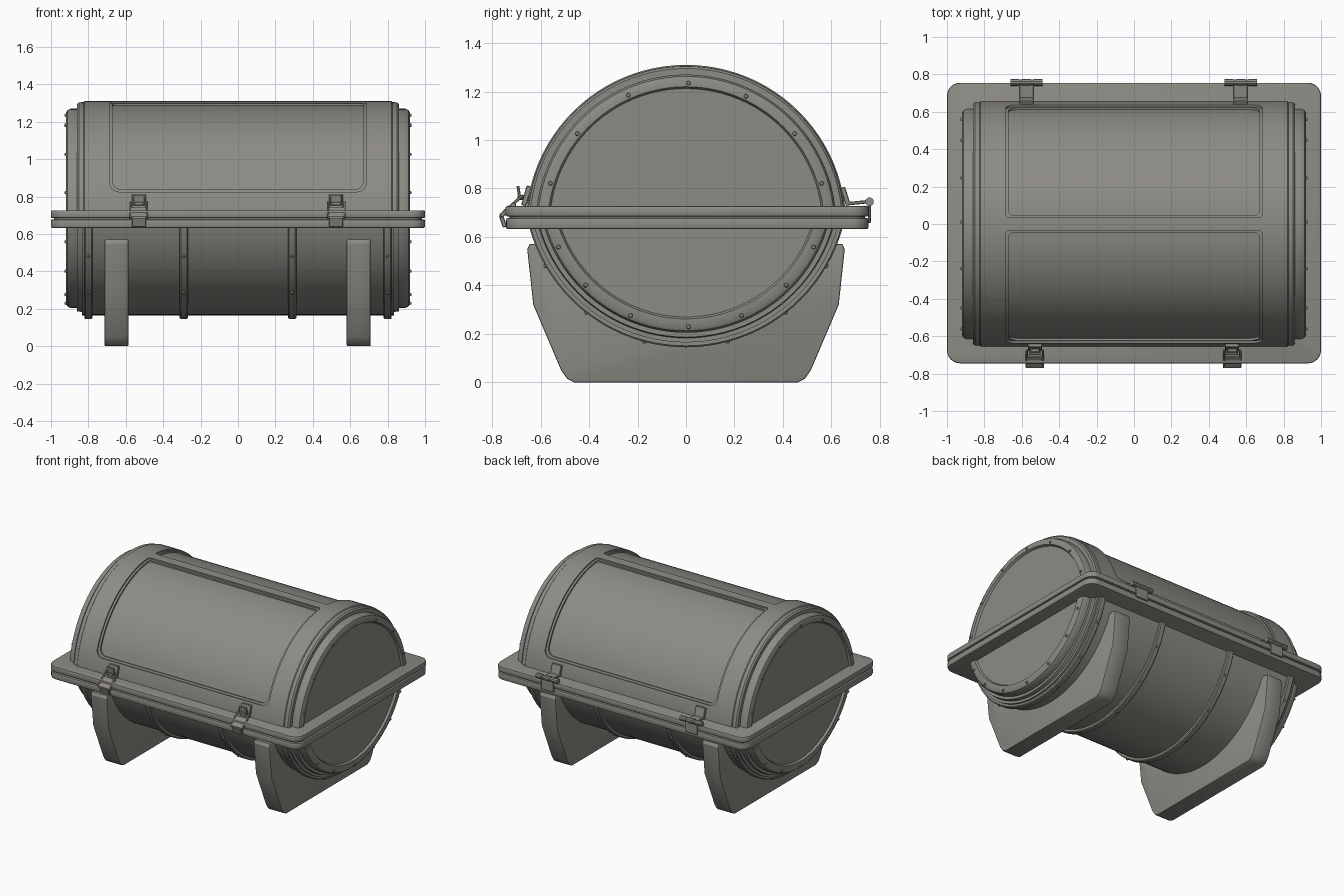
import bpy, bmesh, math
from mathutils import Matrix, Vector

if "Cube" in bpy.data.objects:
    bpy.data.objects.remove(bpy.data.objects["Cube"], do_unlink=True)

GREY = (0.27, 0.26, 0.235, 1)
mat = bpy.data.materials.new("warm grey")
mat.use_nodes = True
mat.diffuse_color = GREY
mat.node_tree.nodes["Principled BSDF"].inputs["Base Color"].default_value = GREY

LID_Z, TUB_Z, SPLIT = 0.65, 0.815, 0.68


def finish(bm, name):
    bmesh.ops.recalc_face_normals(bm, faces=bm.faces[:])
    mesh = bpy.data.meshes.new(name)
    bm.to_mesh(mesh)
    bm.free()
    mesh.materials.append(mat)
    ob = bpy.data.objects.new(name, mesh)
    bpy.context.collection.objects.link(ob)
    return ob


def drum(name, half, zc, keep_top, x=0.0):
    """Revolve a mirrored (x, radius) profile about x, keep one side of the split."""
    bm = bmesh.new()
    pts = [(-a, r) for a, r in half] + [(a, r) for a, r in reversed(half)]
    vs = [bm.verts.new((x + a, 0, zc + r)) for a, r in pts]
    es = [bm.edges.new(p) for p in zip(vs, vs[1:])]
    bmesh.ops.spin(bm, geom=vs + es, cent=(0, 0, zc), axis=(1, 0, 0),
                   angle=math.tau, steps=96, use_merge=True)
    bmesh.ops.remove_doubles(bm, verts=bm.verts[:], dist=1e-4)
    cut = bmesh.ops.bisect_plane(bm, geom=bm.verts[:] + bm.edges[:] + bm.faces[:],
                                 plane_co=(0, 0, SPLIT), plane_no=(0, 0, 1),
                                 clear_inner=keep_top, clear_outer=not keep_top)
    edges = [e for e in cut["geom_cut"] if isinstance(e, bmesh.types.BMEdge)]
    bmesh.ops.holes_fill(bm, edges=edges, sides=0)
    return finish(bm, name)


def panel_cutter(side, half_x, a0, a1, depth_r):
    """Curved slab with rounded corners, used to recess a lid panel."""
    bm = bmesh.new()
    inner = [a0 + 5 + (a1 - a0 - 8) * i / 20 for i in range(21)]
    rows = []
    for a in [a0] + inner + [a1]:
        c, s = math.cos(math.radians(a)), math.sin(math.radians(a))
        rows.append([bm.verts.new((sx * half_x, side * r * c, LID_Z + r * s))
                     for sx, r in ((-1, depth_r), (1, depth_r), (1, 0.72), (-1, 0.72))])
    for p, q in zip(rows, rows[1:]):
        for i in range(4):
            j = (i + 1) % 4
            bm.faces.new((p[i], p[j], q[j], q[i]))
    bm.faces.new(rows[0])
    bm.faces.new(rows[-1])
    for row, width in ((rows[0], 0.05), (rows[-1], 0.02)):
        corners = [bm.edges.get((row[1], row[2])), bm.edges.get((row[3], row[0]))]
        bmesh.ops.bevel(bm, geom=corners, offset=width, segments=5, profile=0.5, affect='EDGES')
    return finish(bm, "panel_cutter")


def carve(ob, cutter):
    mod = ob.modifiers.new("carve", 'BOOLEAN')
    mod.operation, mod.solver, mod.object = 'DIFFERENCE', 'EXACT', cutter
    cutter.hide_render = True
    bpy.context.view_layer.update()
    deps = bpy.context.evaluated_depsgraph_get()
    mesh = bpy.data.meshes.new_from_object(ob.evaluated_get(deps))
    ob.modifiers.clear()
    ob.data = mesh
    bpy.data.objects.remove(cutter, do_unlink=True)


def slab(name, center, size, corner, edge):
    """Plate with rounded plan corners and softened rims."""
    bm = bmesh.new()
    bmesh.ops.create_cube(bm, size=1, matrix=Matrix.Translation(center) @ Matrix.Diagonal((*size, 1)))
    up = [e for e in bm.edges if abs(e.verts[0].co.z - e.verts[1].co.z) > 1e-4]
    bmesh.ops.bevel(bm, geom=up, offset=corner, segments=6, profile=0.5, affect='EDGES')
    rim = [e for e in bm.edges if abs(e.verts[0].co.z - e.verts[1].co.z) < 1e-4]
    bmesh.ops.bevel(bm, geom=rim, offset=edge, segments=2, profile=0.5, affect='EDGES')
    return finish(bm, name)


def bar(name, x, p, q, width, thick):
    """Flat bar running between two (y, z) points."""
    dy, dz = q[0] - p[0], q[1] - p[1]
    m = (Matrix.Translation((x, (p[0] + q[0]) / 2, (p[1] + q[1]) / 2))
         @ Matrix.Rotation(math.atan2(dz, dy), 4, 'X')
         @ Matrix.Diagonal((width, math.hypot(dy, dz) + thick / 2, thick, 1)))
    bm = bmesh.new()
    bmesh.ops.create_cube(bm, size=1, matrix=m)
    bmesh.ops.bevel(bm, geom=bm.edges[:], offset=0.003, segments=1, affect='EDGES')
    return finish(bm, name)


def add_bolt(bm, pos, direction, r1=0.011, r2=0.007, depth=0.014):
    rot = Vector((0, 0, 1)).rotation_difference(Vector(direction)).to_matrix().to_4x4()
    bmesh.ops.create_cone(bm, cap_ends=True, segments=10, radius1=r1, radius2=r2,
                          depth=depth, matrix=Matrix.Translation(pos) @ rot)


# Lid with stepped end caps and two recessed panels
lid = drum("lid", [(.905, 0), (.905, .562), (.92, .57), (.92, .595), (.912, .612), (.895, .62),
                   (.86, .62), (.86, .645), (.85, .654), (.825, .655), (.82, .66)], LID_Z, True)
for side in (-1, 1):
    carve(lid, panel_cutter(side, 0.685, 15.4, 87, 0.65))
    carve(lid, panel_cutter(side, 0.67, 16.7, 85.7, 0.638))

# Tub with stepped end caps and reinforcing bands
drum("tub", [(.905, 0), (.905, .545), (.92, .553), (.92, .588), (.912, .602), (.895, .61),
             (.86, .61), (.86, .628), (.835, .632), (.835, .65)], TUB_Z, False)
BANDS = (-0.8, -0.29, 0.29, 0.8)
for x in BANDS:
    drum("tub_band", [(.022, 0), (.022, .664), (.016, .67)], TUB_Z, False, x)

# Paired rim flanges with a seal between them
slab("lid_flange", (0, 0.005, 0.706), (2, 1.5, 0.042), 0.07, 0.008)
slab("tub_flange", (0, 0.005, 0.655), (2, 1.495, 0.046), 0.07, 0.008)
slab("flange_seal", (0, 0.005, 0.68), (1.97, 1.465, 0.02), 0.06, 0.002)

# Bolts around the end caps and along the bands
bm = bmesh.new()
for sx in (-1, 1):
    for zc, angles in ((LID_Z, (17, 40, 65, 89, 114, 140, 163)),
                       (TUB_Z, (-26, -45, -67, -89, -113, -135, -154))):
        for a in map(math.radians, angles):
            add_bolt(bm, (sx * .92, .585 * math.cos(a), zc + .585 * math.sin(a)), (sx, 0, 0))
for x in BANDS:
    for a in map(math.radians, (-30, -52, -75, -105, -128, -150)):
        d = Vector((0, math.cos(a), math.sin(a)))
        add_bolt(bm, Vector((x, 0, TUB_Z)) + d * 0.67, d)
finish(bm, "bolts")

# Cradle feet
half = [(.46, 0), (.49, .015), (.515, .05), (.63, .32), (.655, .55), (.645, .57), (.58, .57)]
outline = half + [(-y, z) for y, z in reversed(half)]
for name, x in (("right_foot", -0.65), ("left_foot", 0.645)):
    bm = bmesh.new()
    face = bm.faces.new([bm.verts.new((x - 0.064, y, z)) for y, z in outline])
    out = bmesh.ops.extrude_face_region(bm, geom=[face])
    moved = [v for v in out["geom"] if isinstance(v, bmesh.types.BMVert)]
    bmesh.ops.translate(bm, verts=moved, vec=(0.128, 0, 0))
    rim = [e for e in bm.edges if abs(e.verts[0].co.x - e.verts[1].co.x) < 1e-4]
    bmesh.ops.bevel(bm, geom=rim, offset=0.007, segments=2, profile=0.5, affect='EDGES')
    finish(bm, name)

# Front latches
for x in (-0.53, 0.525):
    bar("latch_bracket", x, (-.668, .735), (-.648, .805), .075, .022)
    bar("latch_bridge", x, (-.65, .765), (-.69, .762), .05, .02)
    bar("latch_hook", x, (-.685, .755), (-.693, .808), .06, .012)
    for off in (-0.043, 0.043):
        bar("latch_wire", x + off, (-.675, .77), (-.755, .7), .012, .012)
    bar("latch_lever", x, (-.708, .735), (-.762, .688), .1, .018)
    bar("latch_tail", x, (-.762, .685), (-.748, .645), .075, .018)

# Rear hinges
for x in (-0.575, 0.57):
    bar("hinge_plate", x, (.668, .735), (.648, .8), .075, .02)
    bar("hinge_arm", x, (.665, .737), (.755, .746), .075, .014)
    bar("hinge_leaf", x, (.757, .74), (.757, .66), .1, .012)
    bm = bmesh.new()
    add_bolt(bm, (x, .757, .745), (1, 0, 0), .015, .015, .17)
    for off in (-0.064, 0, 0.064):
        add_bolt(bm, (x + off, .757, .745), (1, 0, 0), .018, .018, .045)
    finish(bm, "hinge_barrel")

# Smooth curved skins while keeping edges crisp
bpy.ops.object.select_all(action='DESELECT')
for ob in bpy.context.collection.objects:
    if ob.type == 'MESH' and ob.data.materials and ob.data.materials[0] == mat:
        ob.select_set(True)
        bpy.context.view_layer.objects.active = ob
bpy.ops.object.shade_smooth_by_angle(angle=math.radians(30))
